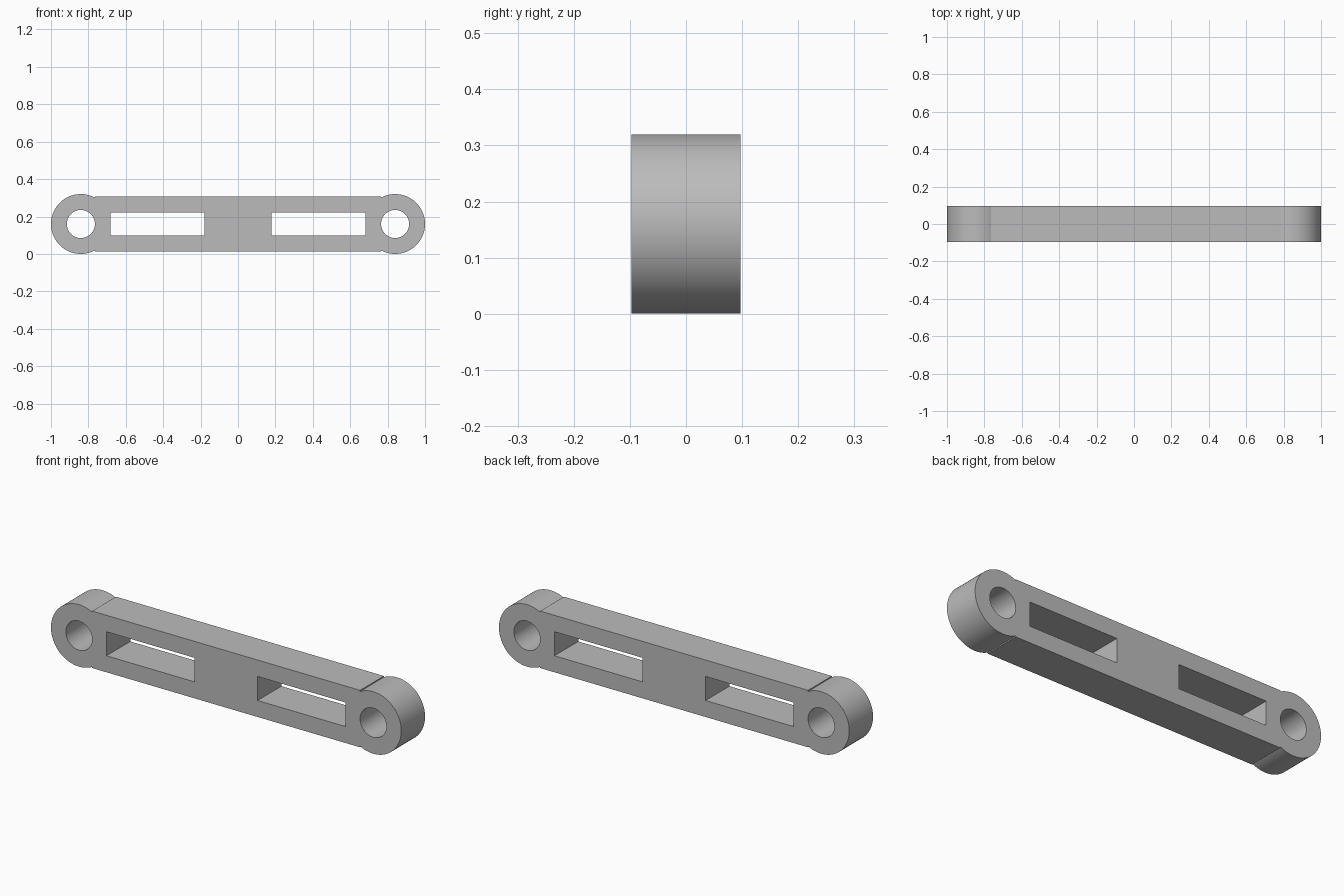
import bpy
from math import sin, cos, pi, asin, radians

cube = bpy.data.objects.get("Cube")
if cube:
    bpy.data.objects.remove(cube)

EYE_X, EYE_R, BORE_R = 0.84, 0.16, 0.075
BAR_X, BAR_H, DEPTH = 0.765, 0.147, 0.097

grey = bpy.data.materials.new("plain_grey")
grey.use_nodes = True
grey.diffuse_color = (0.5, 0.5, 0.5, 1)
grey.node_tree.nodes["Principled BSDF"].inputs["Base Color"].default_value = (0.5, 0.5, 0.5, 1)


def arc(cx, r, start, end, n):
    return [(cx + r * cos(start + (end - start) * i / n),
             r * sin(start + (end - start) * i / n)) for i in range(n + 1)]


# Outer outline: round eyes joined by a slightly lower bar with small end notches
neck = pi - math_angle if (math_angle := pi - asin(0.0)) < 0 else None
dx = EYE_X - BAR_X
half = pi - asin((EYE_R ** 2 - dx ** 2) ** 0.5 / EYE_R)
right = [(BAR_X, -BAR_H)] + arc(EYE_X, EYE_R, -half, half, 72) + [(BAR_X, BAR_H)]
outline = right + [(-x, -y) for x, y in right]

# Bores and rectangular slots
loops = [outline]
for side in (-1, 1):
    loops.append(arc(side * EYE_X, BORE_R, 0, 2 * pi, 64)[:-1])
    a, b = side * 0.18, side * 0.683
    loops.append([(a, -0.062), (b, -0.062), (b, 0.062), (a, 0.062)])

# Filled profile extruded to the link's thickness
curve = bpy.data.curves.new("link_profile", 'CURVE')
curve.dimensions = '2D'
curve.fill_mode = 'BOTH'
curve.extrude = DEPTH
for pts in loops:
    spline = curve.splines.new('POLY')
    spline.points.add(len(pts) - 1)
    for p, (x, y) in zip(spline.points, pts):
        p.co = (x, y, 0, 1)
    spline.use_cyclic_u = True
curve.materials.append(grey)

link = bpy.data.objects.new("link_arm", curve)
bpy.context.collection.objects.link(link)
link.rotation_euler = (radians(90), 0, 0)
link.location = (0, 0, EYE_R)

# Convert to a mesh and smooth the round walls
bpy.ops.object.select_all(action='DESELECT')
link.select_set(True)
bpy.context.view_layer.objects.active = link
bpy.ops.object.convert(target='MESH')
bpy.ops.object.mode_set(mode='EDIT')
bpy.ops.mesh.select_all(action='SELECT')
bpy.ops.mesh.remove_doubles(threshold=0.0001)
bpy.ops.mesh.normals_make_consistent(inside=False)
bpy.ops.object.mode_set(mode='OBJECT')
bpy.ops.object.shade_smooth_by_angle(angle=radians(30))
